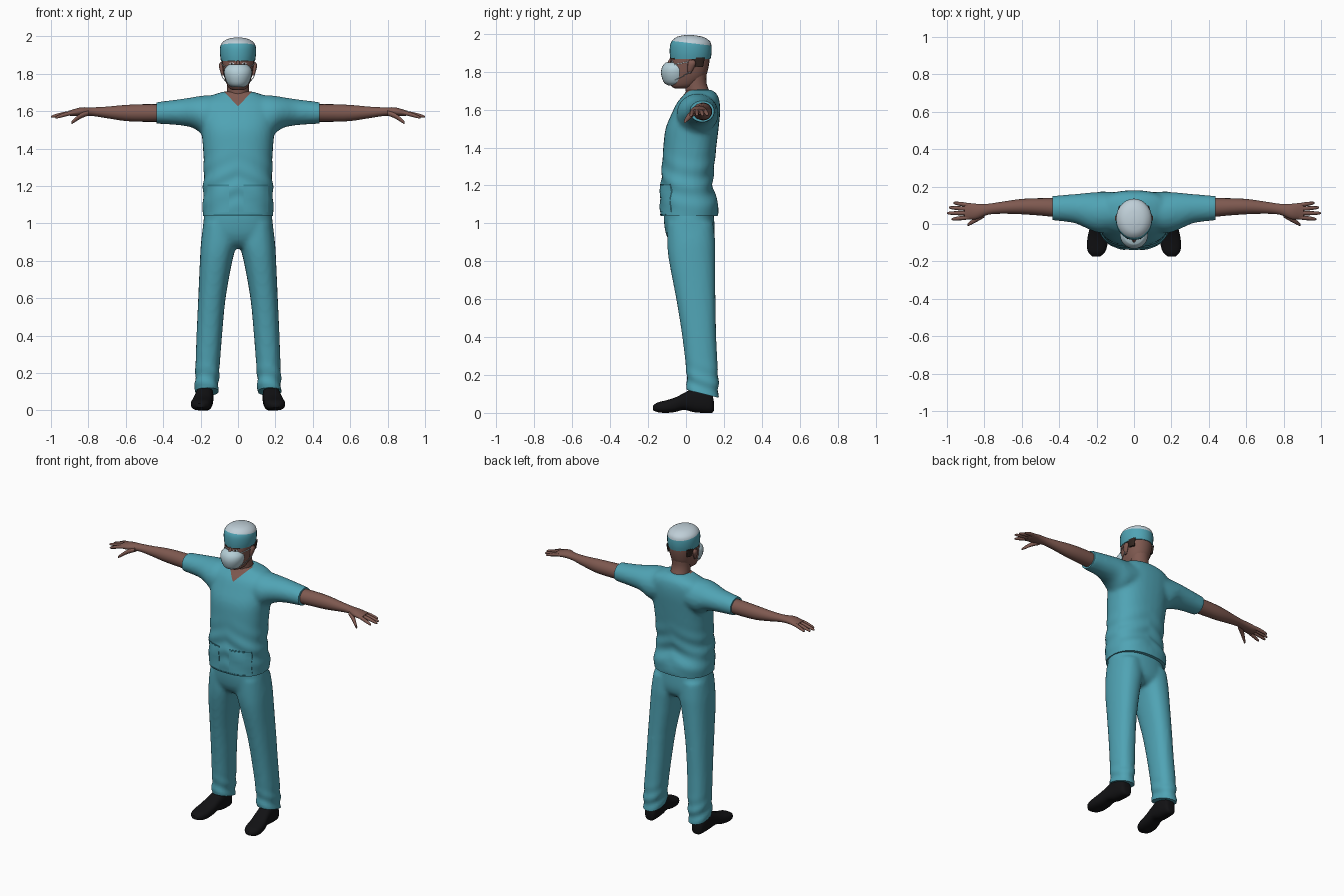
import bpy, bmesh, math
from mathutils import Vector
from mathutils.bvhtree import BVHTree

if "Cube" in bpy.data.objects:
    bpy.data.objects.remove(bpy.data.objects["Cube"])


def material(name, rgb):
    m = bpy.data.materials.new(name)
    m.diffuse_color = (*rgb, 1)
    m.use_nodes = True
    m.node_tree.nodes["Principled BSDF"].inputs["Base Color"].default_value = m.diffuse_color
    return m


TEAL = material("teal cloth", (0.08, 0.37, 0.46))
SEAM = material("dark teal seam", (0.04, 0.23, 0.29))
SKIN = material("brown skin", (0.21, 0.10, 0.08))
WHITE = material("pale cap crown", (0.52, 0.62, 0.68))
MASK = material("pale blue mask", (0.47, 0.63, 0.69))
BLACK = material("black leather", (0.006, 0.006, 0.007))
HAIR = material("dark brown hair", (0.03, 0.018, 0.014))


def finish(obj, angle=50):
    bpy.ops.object.select_all(action='DESELECT')
    obj.select_set(True)
    bpy.context.view_layer.objects.active = obj
    bpy.ops.object.shade_smooth_by_angle(angle=math.radians(angle))
    return obj


def to_object(name, bm, mats):
    bmesh.ops.recalc_face_normals(bm, faces=bm.faces)
    me = bpy.data.meshes.new(name)
    bm.to_mesh(me)
    bm.free()
    for m in mats:
        me.materials.append(m)
    obj = bpy.data.objects.new(name, me)
    bpy.context.collection.objects.link(obj)
    return obj


def add_loft(bm, axis, rings, side=1, n=24, power=2.0, steps=3):
    """Closed skin over rings (position, low1, high1, low2, high2) along an axis."""
    pts = []
    for i in range(len(rings) - 1):
        p0, p1 = rings[max(i - 1, 0)], rings[i]
        p2, p3 = rings[i + 1], rings[min(i + 2, len(rings) - 1)]
        for k in range(steps):
            t = k / steps
            pts.append([0.5 * (2 * b + (c - a) * t + (2 * a - 5 * b + 4 * c - d) * t * t
                               + (3 * b - a - 3 * c + d) * t ** 3)
                        for a, b, c, d in zip(p0, p1, p2, p3)])
    pts.append(rings[-1])
    loops = []
    for a, l1, h1, l2, h2 in pts:
        loop = []
        for k in range(n):
            t = 2 * math.pi * k / n
            c, s = (math.copysign(abs(f) ** (2 / power), f) for f in (math.cos(t), math.sin(t)))
            u, v = (l1 + h1) / 2 + (h1 - l1) / 2 * c, (l2 + h2) / 2 + (h2 - l2) / 2 * s
            x, y, z = {'x': (a, u, v), 'y': (u, a, v), 'z': (u, v, a)}[axis]
            loop.append(bm.verts.new((x * side, y, z)))
        loops.append(loop)
    for A, B in zip(loops, loops[1:]):
        for k in range(n):
            bm.faces.new((A[k], A[(k + 1) % n], B[(k + 1) % n], B[k]))
    bm.faces.new(loops[0])
    bm.faces.new(loops[-1])


def loft(name, axis, rings, mats, **kw):
    bm = bmesh.new()
    add_loft(bm, axis, rings, **kw)
    return finish(to_object(name, bm, mats))


def sym(rings):
    """Rings (z, half width, front y, back y) centred on x = 0."""
    return [(z, -w, w, f, b) for z, w, f, b in rings]


def fuse(obj, voxel=0.013):
    """Melt overlapping volumes into one cloth surface; returns its bmesh."""
    r = obj.modifiers.new("fuse", 'REMESH')
    r.mode, r.voxel_size = 'VOXEL', voxel
    s = obj.modifiers.new("relax", 'SMOOTH')
    s.factor, s.iterations = 0.5, 5
    dg = bpy.context.evaluated_depsgraph_get()
    bm = bmesh.new()
    bm.from_mesh(obj.evaluated_get(dg).to_mesh())
    bpy.data.objects.remove(obj)
    bm.normal_update()
    return bm


def cut(bm, co, no, clear=False):
    geom = bm.verts[:] + bm.edges[:] + bm.faces[:]
    r = bmesh.ops.bisect_plane(bm, geom=geom, plane_co=co, plane_no=no, clear_inner=clear)
    if clear:
        edges = [e for e in r['geom_cut'] if isinstance(e, bmesh.types.BMEdge)]
        bmesh.ops.holes_fill(bm, edges=edges, sides=0)


def plate(name, target, x, z, w, h, mat, round_=False):
    """Thin plate laid on the front of a target surface."""
    me = target.data
    tree = BVHTree.FromPolygons([v.co for v in me.vertices], [p.vertices for p in me.polygons])
    bm = bmesh.new()
    if round_:
        bmesh.ops.create_circle(bm, cap_ends=True, segments=12, radius=1)
    else:
        bmesh.ops.create_grid(bm, x_segments=8, y_segments=4, size=1)
    for v in bm.verts:
        px, pz = x + v.co.x * w / 2, z + v.co.y * h / 2
        hit = tree.ray_cast(Vector((px, -1, pz)), Vector((0, 1, 0)))[0]
        v.co = (px, (hit.y if hit else 0) - 0.003, pz)
    back = bmesh.ops.extrude_face_region(bm, geom=bm.faces[:])['geom']
    for v in back:
        if isinstance(v, bmesh.types.BMVert):
            v.co.y += 0.006
    return finish(to_object(name, bm, [mat]), 30)


# Shirt: torso and both sleeves fused, then hem and neckline cut
bm = bmesh.new()
add_loft(bm, 'z', sym([
    (1.02, .188, -.135, .165), (1.10, .190, -.137, .172), (1.19, .186, -.135, .142),
    (1.30, .184, -.127, .150), (1.40, .187, -.120, .160), (1.50, .197, -.108, .172),
    (1.58, .205, -.075, .180), (1.64, .20, -.045, .178), (1.68, .15, -.01, .165),
    (1.705, .075, .005, .135)]), n=32, power=2.4)
SLEEVE = [(.06, -.03, .17, 1.50, 1.685), (.17, -.05, .172, 1.47, 1.685), (.24, -.03, .168, 1.51, 1.675),
          (.32, .005, .16, 1.525, 1.663), (.45, .02, .15, 1.533, 1.647)]
for s in (1, -1):
    add_loft(bm, 'x', SLEEVE, side=s)
bm = fuse(to_object("shirt_form", bm, []))
for v in bm.verts:  # soft cloth folds around the waist and sleeves
    x, y, z = v.co
    waist = math.exp(-((z - 1.2) / .12) ** 2)
    v.co += v.normal * (.004 * waist * math.sin(60 * z + 28 * abs(x) + 9 * y))
cut(bm, (0, 0, 1.04), (0, 0, 1), True)
for s in (1, -1):
    cut(bm, (s * .435, 0, 0), (-s, 0, 0), True)
    cut(bm, (0, 0, 1.625), (s * 1.07, 0, -1))
for f in bm.faces:
    c = f.calc_center_median()
    f.material_index = int(c.y < .06 and c.z > 1.625 + 1.07 * abs(c.x))
shirt = finish(to_object("shirt", bm, [TEAL, SKIN]))

# Pockets with a darker top seam
for x, w, label in ((-.105, .115, "right"), (.095, .13, "left")):
    plate(label + "_pocket", shirt, x, 1.13, w, .14, TEAL)
    plate(label + "_pocket_seam", shirt, x, 1.204, w, .006, SEAM)
plate("shirt_hem_seam", shirt, 0, 1.047, .26, .005, SEAM)

# Trousers: hips and legs fused, then slanted cuffs cut
bm = bmesh.new()
add_loft(bm, 'z', sym([(1.11, .172, -.115, .14), (1.03, .183, -.118, .148),
                       (.95, .19, -.108, .152), (.90, .175, -.085, .14),
                       (.87, .12, -.05, .11)]), n=32, power=2.3)
LEG = [(1.0, .01, .185, -.10, .145), (.9, .006, .198, -.10, .155), (.8, .03, .204, -.09, .155),
       (.6, .066, .213, -.052, .156), (.4, .085, .222, -.02, .160),
       (.2, .10, .229, .002, .170), (.05, .108, .232, .002, .172)]
for s in (1, -1):
    add_loft(bm, 'z', LEG, side=s, power=2.3)
bm = fuse(to_object("trouser_form", bm, []))
for v in bm.verts:  # bunched cloth near the cuffs
    x, y, z = v.co
    v.co += v.normal * (.004 * math.exp(-((z - .14) / .08) ** 2) * math.sin(75 * z + 30 * y + 20 * x))
cut(bm, (0, .09, .10), (0, .25, 1), True)
finish(to_object("trousers", bm, [TEAL]))

# Arms, hands and shoes, mirrored
ARM = [(.40, .035, .138, 1.543, 1.637), (.50, .045, .138, 1.543, 1.637), (.60, .052, .134, 1.547, 1.633),
       (.70, .055, .120, 1.562, 1.624), (.78, .050, .108, 1.574, 1.620),
       (.84, .026, .108, 1.574, 1.620), (.885, .024, .112, 1.573, 1.608), (.905, .028, .108, 1.577, 1.602)]
FINGERS = {"little": (.100, .965, .113, 1.572), "ring": (.080, .99, .088, 1.57),
           "middle": (.058, 1.0, .058, 1.57), "index": (.036, .975, .026, 1.565)}
SHOE = [(.147, .152, .192, .012, .06), (.135, .138, .212, 0, .10), (.09, .132, .222, 0, .13),
        (.04, .132, .226, .004, .13), (-.01, .135, .234, .016, .105), (-.06, .138, .246, .004, .08),
        (-.11, .142, .252, 0, .065), (-.15, .155, .245, .004, .055), (-.175, .182, .222, .015, .038)]
for s, label in ((1, "left_"), (-1, "right_")):
    loft(label + "arm", 'x', ARM, [SKIN], side=s, n=20)
    for f, (y0, x1, y1, z1) in FINGERS.items():
        rings = []
        for t, r in ((0, .011), (.45, .0115), (.9, .008), (1, .003)):
            x, y, z = .88 + (x1 - .88) * t, y0 + (y1 - y0) * t, 1.592 + (z1 - 1.592) * t ** 1.3
            rings.append((x, y - r, y + r, z - r, z + r))
        loft(label + f + "_finger", 'x', rings, [SKIN], side=s, n=10, steps=2)
    loft(label + "thumb", 'x', [(.80, .035, .07, 1.575, 1.605), (.84, .012, .045, 1.56, 1.59),
                                (.87, -.004, .02, 1.541, 1.566), (.89, -.012, .002, 1.53, 1.545)],
         [SKIN], side=s, n=10, steps=2)
    loft(label + "shoe", 'y', SHOE, [BLACK], side=s, power=2.6)

# Head and neck
loft("neck", 'z', sym([(1.62, .075, .0, .14), (1.68, .062, .0, .13), (1.74, .058, -.005, .108),
                       (1.80, .06, .0, .11)]), [SKIN])
head = loft("head", 'z', sym([(1.712, .025, -.06, .0), (1.725, .05, -.078, .05), (1.77, .070, -.088, .10),
                              (1.82, .080, -.086, .118), (1.87, .086, -.080, .125),
                              (1.92, .086, -.075, .125)]), [SKIN], power=2.2)
loft("nose", 'z', sym([(1.80, .017, -.115, -.05), (1.83, .015, -.108, -.05), (1.872, .008, -.084, -.05)]),
     [SKIN], n=12)

# Surgical cap with a pale crown
bm = bmesh.new()
add_loft(bm, 'z', sym([(1.868, .091, -.083, .130), (1.90, .096, -.086, .135), (1.94, .096, -.084, .134),
                       (1.965, .086, -.072, .122), (1.985, .058, -.045, .085), (1.993, .02, -.005, .035)]), n=28)
cut(bm, (0, .03, 1.95), (0, .12, 1))
for f in bm.faces:
    c = f.calc_center_median()
    f.material_index = int(c.z + .12 * (c.y - .03) > 1.95)
finish(to_object("cap", bm, [TEAL, WHITE]))

# Face mask
loft("mask", 'z', sym([(1.728, .030, -.095, -.02), (1.745, .055, -.118, .0), (1.79, .073, -.132, .015),
                       (1.825, .072, -.126, .012), (1.848, .05, -.108, -.01)]), [MASK])

# Eyes, brows, ears, short side hair and mask straps
for s, label in ((1, "left_"), (-1, "right_")):
    plate(label + "eye", head, s * .034, 1.854, .026, .011, WHITE, True)
    plate(label + "iris", head, s * .034, 1.854, .010, .010, HAIR, True).location.y = -.002
    plate(label + "brow", head, s * .036, 1.868, .038, .007, HAIR)
    loft(label + "ear", 'z', [(1.79, .076, .086, .01, .025), (1.815, .076, .096, .008, .04),
                              (1.845, .078, .102, .010, .052), (1.862, .080, .094, .018, .042)],
         [SKIN], side=s, n=12)
    loft(label + "side_hair", 'z', [(1.825, .06, .0825, .045, .09), (1.875, .06, .0885, .0, .10)],
         [HAIR], side=s, n=12)
    for z0, z1, name in ((1.838, 1.855, "upper_strap"), (1.755, 1.80, "lower_strap")):
        cu = bpy.data.curves.new(label + name, 'CURVE')
        cu.dimensions, cu.bevel_depth, cu.bevel_resolution = '3D', .002, 1
        sp = cu.splines.new('POLY')
        sp.points.add(2)
        for p, co in zip(sp.points, ((.062, -.06, z0), (.082, -.015, (z0 + z1) / 2), (.091, .025, z1))):
            p.co = (s * co[0], co[1], co[2], 1)
        cu.materials.append(MASK)
        bpy.context.collection.objects.link(bpy.data.objects.new(label + name, cu))
